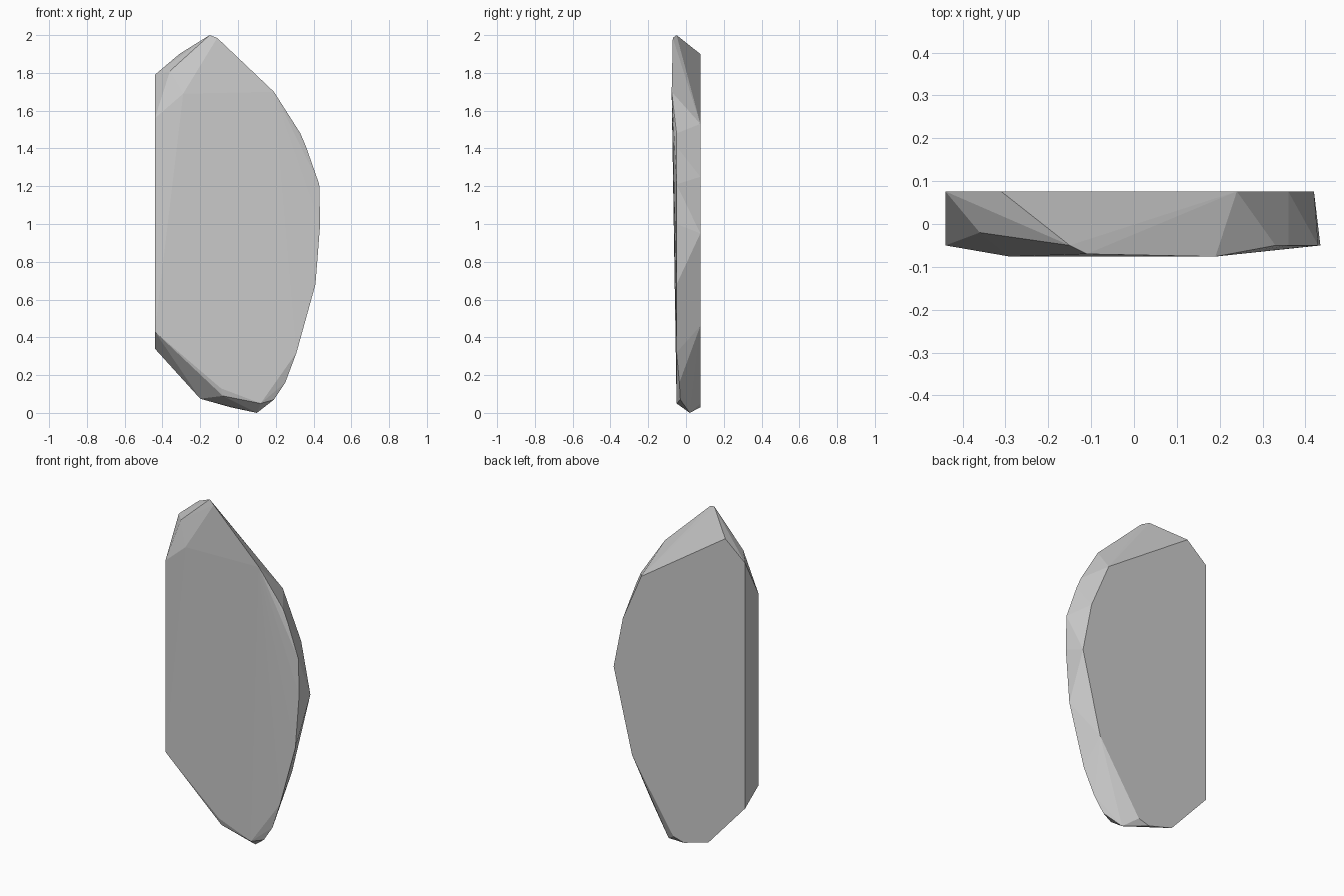
import bpy, bmesh
from math import radians

if "Cube" in bpy.data.objects:
    bpy.data.objects.remove(bpy.data.objects["Cube"])

# Flat back outline (x, z)
BACK_Y = 0.076
back = [(-0.44, 0.34), (-0.44, 1.79), (-0.31, 1.90), (0.24, 1.53), (0.36, 1.25),
        (0.42, 0.95), (0.30, 0.46), (0.03, 0.05), (-0.04, 0.03), (-0.20, 0.075)]

# Widest rim on the front side (x, z)
RIM_Y = -0.05
rim = [(-0.44, 0.43), (-0.44, 1.56), (-0.15, 2.0), (0.33, 1.48), (0.36, 1.41),
       (0.43, 1.21), (0.435, 1.0), (0.41, 0.68), (0.31, 0.32), (0.12, 0.05), (-0.09, 0.13)]

# Raised front face and chipped corners (x, y, z)
chips = [(-0.29, -0.076, 1.69), (0.19, -0.076, 1.70), (-0.11, -0.07, 1.985),
         (-0.36, -0.02, 1.81), (0.25, -0.035, 0.16), (0.19, -0.03, 0.07),
         (0.10, 0.02, 0.0), (-0.08, -0.04, 0.09)]

points = [(x, BACK_Y, z) for x, z in back] + [(x, RIM_Y, z) for x, z in rim] + chips

# Faceted slab: hull around the chipped outlines
bm = bmesh.new()
for p in points:
    bm.verts.new(p)
hull = bmesh.ops.convex_hull(bm, input=bm.verts)
loose = list({g for g in hull["geom_interior"] + hull["geom_unused"]
              if isinstance(g, bmesh.types.BMVert)})
if loose:
    bmesh.ops.delete(bm, geom=loose, context='VERTS')
bmesh.ops.dissolve_limit(bm, angle_limit=radians(0.5), verts=bm.verts, edges=bm.edges)
bmesh.ops.recalc_face_normals(bm, faces=bm.faces)

mesh = bpy.data.meshes.new("stone_slab")
bm.to_mesh(mesh)
bm.free()
slab = bpy.data.objects.new("stone_slab", mesh)
bpy.context.collection.objects.link(slab)
